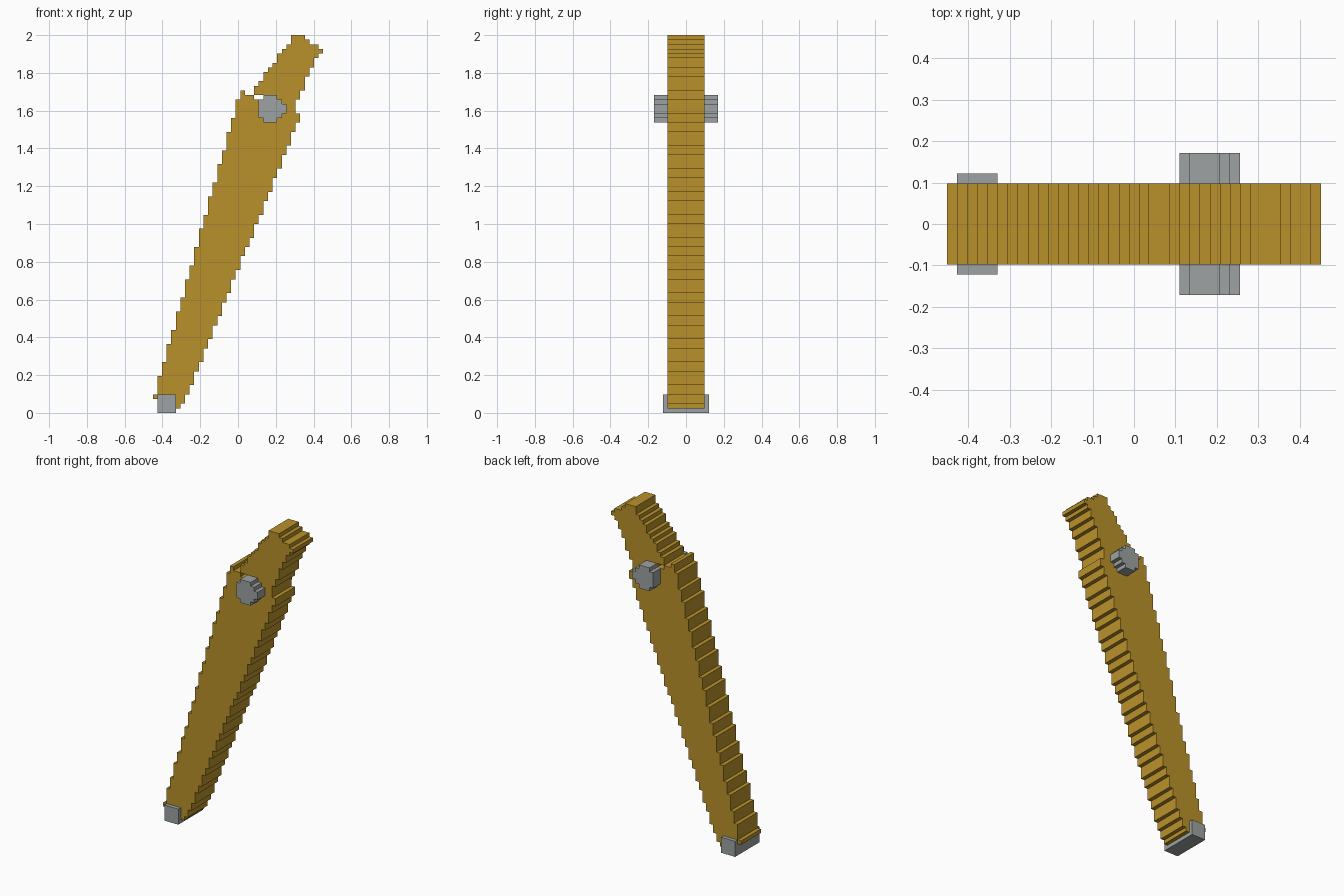
import bpy, bmesh, math

if "Cube" in bpy.data.objects:
    bpy.data.objects.remove(bpy.data.objects["Cube"])

U = 2 / 82          # size of one voxel
X0 = -18.5          # left-most column, in voxels


def material(name, rgb):
    m = bpy.data.materials.new(name)
    m.diffuse_color = (*rgb, 1)
    m.use_nodes = True
    m.node_tree.nodes["Principled BSDF"].inputs["Base Color"].default_value = m.diffuse_color
    return m


GOLD = material("golden wood", (0.49, 0.285, 0.024))
GREY = material("grey metal", (0.34, 0.365, 0.36))


def slab(name, outline, half_depth, mat):
    """Extrude a stepped (column, row) outline along y."""
    bm = bmesh.new()
    verts = [bm.verts.new(((c + X0) * U, -half_depth * U, r * U)) for c, r in outline]
    face = bm.faces.new(verts)
    new = bmesh.ops.extrude_face_region(bm, geom=[face])["geom"]
    bmesh.ops.translate(bm, vec=(0, 2 * half_depth * U, 0),
                        verts=[g for g in new if isinstance(g, bmesh.types.BMVert)])
    bmesh.ops.recalc_face_normals(bm, faces=bm.faces)
    mesh = bpy.data.meshes.new(name)
    bm.to_mesh(mesh)
    bm.free()
    mesh.materials.append(mat)
    obj = bpy.data.objects.new(name, mesh)
    bpy.context.collection.objects.link(obj)
    return obj


def stairs(columns_and_tops, start):
    """Vertical riser in each column up to its top row."""
    pts, row = [], start
    for c, top in columns_and_tops:
        pts += [(c, row), (c, top)]
        row = top
    return pts


# Main beam: steep left staircase, shallower right staircase
left = [(i, 4 + math.floor(3.556 * i + 0.5)) for i in range(19)] + [(19, 70)]
right = [(6, 2)] + [(7 + k, 4 + math.floor(2.46 * k + 0.5)) for k in range(25)]
right += [(32, 65), (31, 68), (32, 69)]
notch = [(20, 70), (20, 69), (22, 69), (22, 68), (24, 68), (24, 69)]
slab("beam", [(4, 1), (4, 3)] + stairs(left, 3) + notch + stairs(right, 1)[::-1], 4, GOLD)

# Leaning tip above the pin
tip_left = [(22, 71), (23, 72), (24, 74), (25, 75), (26, 76), (27, 78),
            (28, 79), (29, 80), (30, 82)]
tip_right = [(32, 70), (33, 73), (34, 75), (35, 77), (36, 78), (37, 79),
             (36, 80), (34, 81), (33, 82)]
slab("beam_tip", stairs(tip_left, 69) + stairs(tip_right, 69)[::-1], 4, GOLD)

# Round pivot pin through the beam
pin_left = [(24, 64), (23, 68), (24, 69)]
pin_right = [(27, 64), (28, 65), (29, 67), (28, 68), (27, 69)]
slab("pivot_pin", stairs(pin_left, 63) + stairs(pin_right, 63)[::-1], 7, GREY)

# Foot cap
slab("foot_cap", [(1, 0), (1, 4), (5, 4), (5, 0)], 5, GREY)
